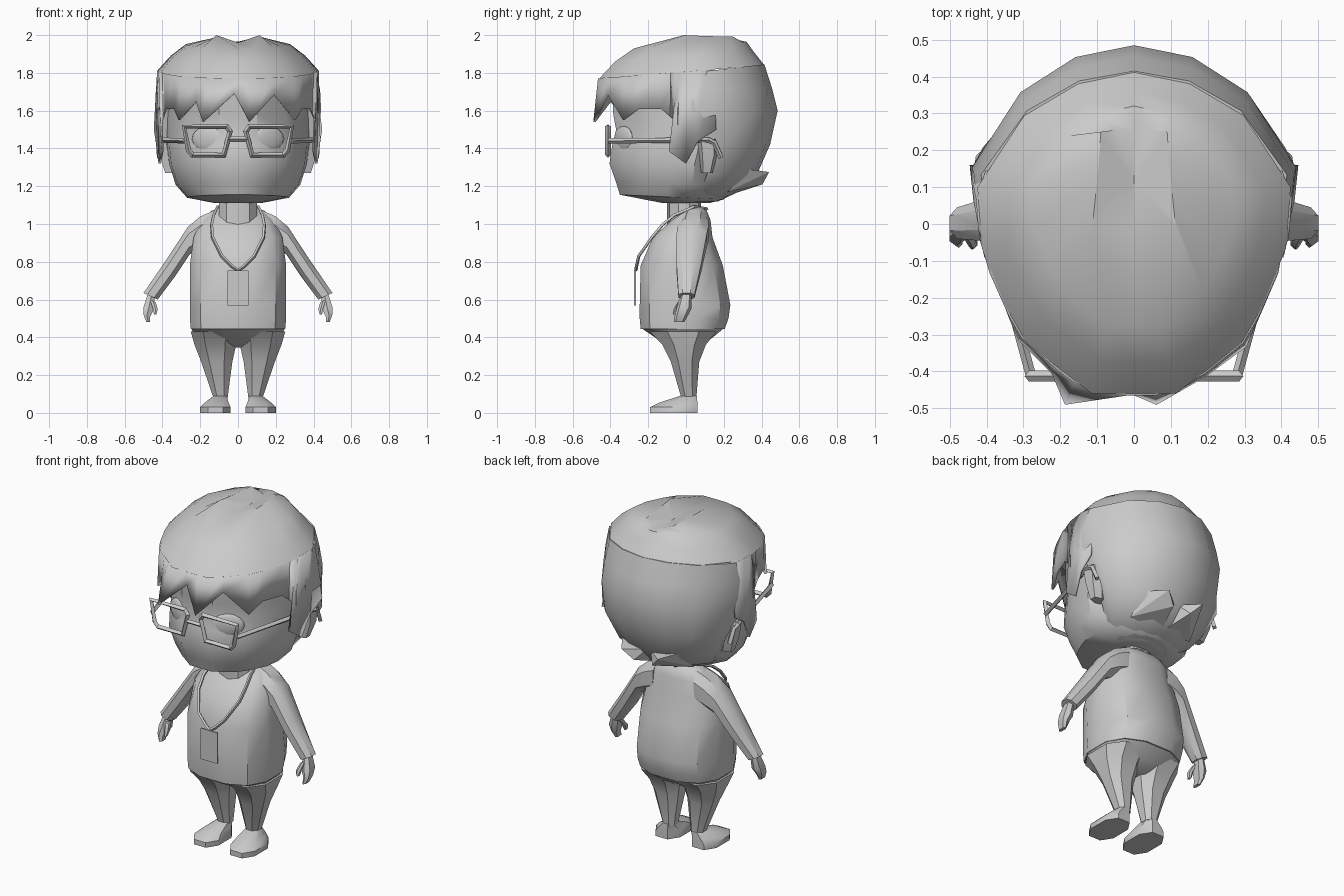
import bpy, bmesh, math

if "Cube" in bpy.data.objects:
    bpy.data.objects.remove(bpy.data.objects["Cube"])

grey = bpy.data.materials.new("plain_grey")
grey.diffuse_color = (0.6, 0.6, 0.6, 1)
grey.use_nodes = True
grey.node_tree.nodes["Principled BSDF"].inputs["Base Color"].default_value = grey.diffuse_color


def finish(ob, angle=35):
    bpy.ops.object.select_all(action='DESELECT')
    ob.select_set(True)
    bpy.context.view_layer.objects.active = ob
    if ob.type == 'CURVE':
        bpy.ops.object.convert(target='MESH')
        ob = bpy.context.object
    ob.data.materials.clear()
    ob.data.materials.append(grey)
    bpy.ops.object.shade_smooth_by_angle(angle=math.radians(angle))
    return ob


def mesh(name, verts, faces, angle=35):
    bm = bmesh.new()
    vs = [bm.verts.new(v) for v in verts]
    for f in faces:
        bm.faces.new([vs[i] for i in f])
    bmesh.ops.recalc_face_normals(bm, faces=bm.faces)
    me = bpy.data.meshes.new(name)
    bm.to_mesh(me)
    bm.free()
    ob = bpy.data.objects.new(name, me)
    bpy.context.collection.objects.link(ob)
    return finish(ob, angle)


def loft(name, rings, angle=35, hub=None):
    """Skin closed rings; the last ring is capped flat, or fanned to a hub point."""
    n = len(rings[0])
    verts = [v for r in rings for v in r]
    faces = [(k * n + i, k * n + (i + 1) % n, (k + 1) * n + (i + 1) % n, (k + 1) * n + i)
             for k in range(len(rings) - 1) for i in range(n)]
    faces.append(range(n))
    last = (len(rings) - 1) * n
    if hub:
        verts.append(hub)
        faces += [(last + i, last + (i + 1) % n, len(verts) - 1) for i in range(n)]
    else:
        faces.append(range(last, last + n))
    return mesh(name, verts, faces, angle)


def limb(name, sections, s=1, n=8, e=0.85, angle=35):
    """Sections: outer x, z, inner x, z, front y, back y."""
    rings = []
    for xo, zo, xi, zi, yf, yb in sections:
        ring = []
        for k in range(n):
            a = math.tau * (k + 0.5) / n
            c, d = (math.copysign(abs(f(a)) ** e, f(a)) for f in (math.cos, math.sin))
            m = math.cos(math.pi / n) ** e
            c, d = max(-1, min(1, c / m)), max(-1, min(1, d / m))
            ring.append((s * ((xo + xi) / 2 + c * (xo - xi) / 2), (yf + yb) / 2 + d * (yb - yf) / 2,
                         (zo + zi) / 2 + c * (zo - zi) / 2))
        rings.append(ring)
    return loft(name, rings, angle)


def tube(name, pts, r, cyclic=False):
    cu = bpy.data.curves.new(name, 'CURVE')
    cu.dimensions = '3D'
    cu.bevel_depth, cu.bevel_resolution = r, 0
    cu.use_fill_caps = True
    sp = cu.splines.new('POLY')
    sp.points.add(len(pts) - 1)
    for p, q in zip(sp.points, pts):
        p.co = (*q, 1)
    sp.use_cyclic_u = cyclic
    ob = bpy.data.objects.new(name, cu)
    bpy.context.collection.objects.link(ob)
    return finish(ob)


def mirrored(half):
    return half + [(-x, y, z) for x, y, z in reversed(half[1:-1])]


# Egg-shaped head plan: wide at the back, narrow at the front
EGG = [(0, 1), (.36, .963), (.70, .862), (1, .64), (.97, .45), (.82, .27), (.68, .153), (.27, 0), (0, 0)]
BACK = [(0, 1), (.36, .93), (.70, .72), (1, .27), (.97, 0), (0, 0)]


def plan(shape, zf, zb, hw, yf, yb):
    return mirrored([(x * hw, yf + t * (yb - yf), zf + t * (zb - zf)) for x, t in shape])


# Face and jaw
loft("head", [plan(EGG, *r) for r in [
    (1.11, 1.11, .12, -.12, .12), (1.155, 1.13, .27, -.35, .20), (1.22, 1.20, .33, -.37, .26),
    (1.32, 1.32, .365, -.405, .30), (1.42, 1.42, .375, -.39, .33), (1.50, 1.50, .375, -.37, .34),
    (1.58, 1.58, .375, -.385, .35), (1.76, 1.76, .37, -.39, .35)]])

# Hair cap with a shallow V parting on the crown
groove = [(0, .255), (.05, .255), (.09, .25), (.095, .17), (.1, .12), (.105, .07), (.11, .02), (.115, -.01), (0, -.01)]
crown = mirrored([(x, y, 1.96 + .04 * x / .115) for x, y in groove])
brim = plan(EGG, 1.77, 1.84, .425, -.46, .415)
loft("hair_cap", [brim] + [plan(EGG, *r) for r in [
    (1.86, 1.91, .355, -.375, .36), (1.93, 1.965, .275, -.275, .32)]] + [crown],
    32, (0, .12, 1.96))

# Hair at the back of the head, tucked in at the nape
loft("back_hair", [plan(BACK, *r) for r in [
    (1.80, 1.845, .415, .03, .415), (1.70, 1.72, .435, .02, .455), (1.6, 1.6, .44, .03, .485),
    (1.42, 1.42, .41, .12, .445), (1.26, 1.26, .33, .11, .375), (1.18, 1.18, .27, .08, .30),
    (1.12, 1.12, .16, .04, .17)]], 45)


def on_brim(x, y):
    """Slide a point radially onto the brim outline of the cap."""
    t = 9
    for (ax, ay, _), (bx, by, _) in zip(brim, brim[1:] + brim[:1]):
        nx, ny = by - ay, ax - bx
        d, c = nx * x + ny * y, nx * ax + ny * ay
        if d * c > 0:
            t = min(t, c / d)
    return x * t, y * t, 1.77 + .08 * (y * t + .46)


# Zigzag fringe and side locks hanging from the cap
side = [(.335, -.25, 1.61), (.38, -.13, 1.61), (.41, -.04, 1.53), (.40, -.09, 1.385), (.415, .0, 1.32),
        (.43, .065, 1.44), (.44, .16, 1.5)]
tips = [(-x, y, z) for x, y, z in reversed(side)]
tips += [(-.31, -.31, 1.55), (-.22, -.40, 1.65), (-.185, -.485, 1.54), (-.02, -.45, 1.69),
         (.06, -.485, 1.54), (.19, -.41, 1.685), (.30, -.33, 1.55)] + side
n = len(tips)
tops = [on_brim(x, -.02 if z == 1.385 else y) for x, y, z in tips]
fringe = mesh("fringe", tips + tops, [(i, i + 1, n + i + 1, n + i) for i in range(n - 1)], 30)
mod = fringe.modifiers.new("thickness", 'SOLIDIFY')
mod.thickness, mod.offset = .012, 0

for s, tag in ((1, "left"), (-1, "right")):
    # Nape tufts
    mesh(tag + "_nape_tuft", [(s * x, y, z) for x, y, z in [
        (.0, .22, 1.15), (.21, .22, 1.17), (.19, .33, 1.29), (.01, .35, 1.27),
        (.06, .405, 1.21), (.12, .44, 1.275)]],
        [(0, 1, 4), (1, 5, 4), (1, 2, 5), (2, 3, 5), (3, 4, 5), (3, 0, 4), (0, 1, 2, 3)], 20)

    # Ears
    limb(tag + "_ear", [(.425, 1.45, .34, 1.45, .06, .17), (.415, 1.36, .32, 1.36, .07, .165),
                        (.385, 1.27, .30, 1.27, .08, .14)], s, 6)

    # Eyes
    bpy.ops.mesh.primitive_uv_sphere_add(segments=12, ring_count=8, location=(s * .16, -.33, 1.45))
    eye = bpy.context.object
    eye.name = tag + "_eye"
    eye.scale = (.095, .024, .068)
    eye.rotation_euler = (0, 0, s * .5)
    finish(eye, 60)

    # Glasses rim and temple
    tube(tag + "_rim", [(s * x, -.413, z) for x, z in [
        (.285, 1.515), (.06, 1.515), (.042, 1.49), (.075, 1.365), (.24, 1.365), (.262, 1.39)]], .015, True)
    tube(tag + "_temple", [(s * .28, -.41, 1.44), (s * .425, .12, 1.445), (s * .42, .15, 1.43),
                           (s * .415, .185, 1.35)], .014)

    # Sleeve, palm, fingers and thumb
    limb(tag + "_arm", [(.13, 1.07, .14, .88, -.03, .12), (.20, 1.04, .20, .86, -.045, .12),
                        (.265, .985, .255, .84, -.05, .11), (.38, .81, .335, .72, -.05, .08),
                        (.50, .635, .425, .60, -.04, .045)], s, 8)
    limb(tag + "_palm", [(.475, .64, .44, .615, -.025, .03), (.50, .56, .445, .55, -.05, .03),
                         (.50, .52, .465, .51, -.06, .01), (.485, .48, .465, .48, -.065, -.01)], s, 6)
    limb(tag + "_thumb", [(.465, .60, .435, .585, -.04, -.005), (.45, .55, .425, .55, -.065, -.03),
                          (.445, .52, .432, .52, -.07, -.045)], s, 6)

    # Trouser leg and shoe
    limb(tag + "_leg", [(.25, .43, .0, .43, -.19, .16), (.23, .36, .01, .36, -.125, .105),
                        (.195, .27, .03, .27, -.08, .07), (.13, .08, .055, .08, -.025, .055)], s, 8)
    limb(tag + "_shoe", [(.20, 0, .04, 0, -.19, .06), (.20, .03, .04, .03, -.19, .06),
                         (.175, .055, .05, .055, -.14, .06), (.13, .09, .06, .09, -.03, .058)], s, 8, .8)

# Glasses bridge
tube("bridge", [(-.05, -.413, 1.45), (.05, -.413, 1.45)], .012)

# Neck, shirt and seat of the trousers
limb("neck", [(.10, z, -.10, z, -.10, .08) for z in (.99, 1.16)], 1, 10, 1)
limb("shirt", [(w, z, -w, z, f, b) for z, w, f, b in [
    (.445, .25, -.24, .205), (.50, .255, -.245, .225), (.57, .255, -.245, .235), (.78, .255, -.24, .195),
    (.93, .235, -.175, .14), (1.02, .195, -.075, .13), (1.07, .14, -.02, .11), (1.09, .09, 0, .08)]],
    1, 12, .8)
limb("trouser_seat", [(w, z, -w, z, f, b) for z, w, f, b in [
    (.345, .08, -.06, .06), (.39, .215, -.15, .13), (.45, .25, -.238, .203)]], 1, 12, .8)

# Lanyard and hanging card
strap = [(.0, -.265, .755), (.03, -.262, .775), (.085, -.25, .83), (.135, -.18, .93),
         (.14, -.125, .995), (.13, -.065, 1.045), (.11, .04, 1.09), (.0, .11, 1.08)]
tube("lanyard", mirrored(strap), .009, True)
bpy.ops.mesh.primitive_cube_add(size=1, location=(0, -.27, .662))
card = bpy.context.object
card.name = "card"
card.scale = (.11, .008, .185)
finish(card)
